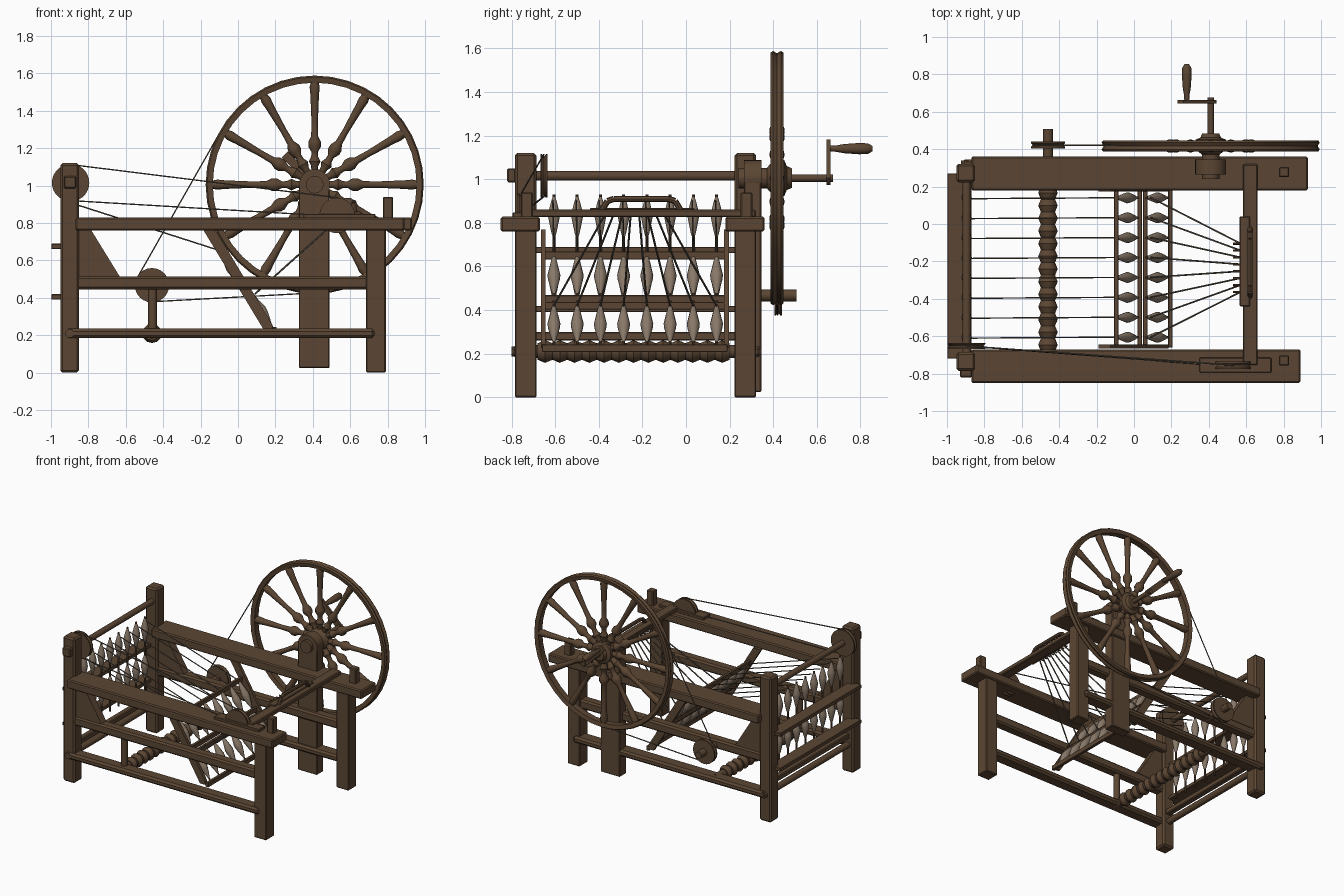
import bpy, bmesh, math
from mathutils import Vector, Matrix

if "Cube" in bpy.data.objects:
    bpy.data.objects.remove(bpy.data.objects["Cube"])


def material(name, rgb):
    m = bpy.data.materials.new(name)
    m.diffuse_color = (*rgb, 1)
    m.use_nodes = True
    m.node_tree.nodes["Principled BSDF"].inputs["Base Color"].default_value = m.diffuse_color
    return m


WOOD = material("dark_wood", (0.105, 0.061, 0.033))
YARN = material("grey_yarn", (0.25, 0.19, 0.14))
CORD = material("cord", (0.13, 0.105, 0.08))


def finish(name, bm, mat, smooth=False):
    bmesh.ops.recalc_face_normals(bm, faces=bm.faces)
    me = bpy.data.meshes.new(name)
    bm.to_mesh(me)
    bm.free()
    me.materials.append(mat)
    ob = bpy.data.objects.new(name, me)
    bpy.context.collection.objects.link(ob)
    if smooth:
        bpy.context.view_layer.objects.active = ob
        ob.select_set(True)
        bpy.ops.object.shade_smooth_by_angle(angle=math.radians(40))
        ob.select_set(False)
    return ob


def box(name, x, y, z, bevel=0.006, mat=WOOD):
    """Box from (min, max) ranges."""
    bm = bmesh.new()
    bmesh.ops.create_cube(bm, size=1)
    for v in bm.verts:
        v.co = Vector([(r[0] + r[1]) / 2 + c * (r[1] - r[0]) for c, r in zip(v.co, (x, y, z))])
    if bevel:
        bmesh.ops.bevel(bm, geom=bm.edges[:], offset=bevel, segments=1, affect='EDGES')
    return finish(name, bm, mat)


def lathe(name, profile, start, end, mat=WOOD, sides=12, closed=False):
    """Turned part; profile holds (radius, fraction of the way from start to end)."""
    a, b = Vector(start), Vector(end)
    q = (b - a).to_track_quat('Z', 'Y')
    bm = bmesh.new()
    rings = []
    for r, t in profile:
        c = a.lerp(b, t)
        rings.append([bm.verts.new(c + q @ Vector((r * math.cos(k * math.tau / sides),
                                                   r * math.sin(k * math.tau / sides), 0)))
                      for k in range(sides)])
    pairs = list(zip(rings, rings[1:])) + ([(rings[-1], rings[0])] if closed else [])
    for p, n in pairs:
        for k in range(sides):
            bm.faces.new((p[k], p[(k + 1) % sides], n[(k + 1) % sides], n[k]))
    if not closed:
        bm.faces.new(rings[0])
        bm.faces.new(rings[-1])
    return finish(name, bm, mat, True)


def rod(name, a, b, r, mat=WOOD, sides=12):
    return lathe(name, [(r, 0), (r, 1)], a, b, mat, sides)


def plate(name, pts, y0, y1):
    """Outline in x, z extruded along y."""
    bm = bmesh.new()
    f = bm.faces.new([bm.verts.new((x, y0, z)) for x, z in pts])
    ext = bmesh.ops.extrude_face_region(bm, geom=[f])
    bmesh.ops.translate(bm, vec=(0, y1 - y0, 0),
                        verts=[v for v in ext["geom"] if isinstance(v, bmesh.types.BMVert)])
    return finish(name, bm, WOOD)


def belt(name, c0, r0, c1, r1):
    """Two outer tangents between pulleys, plus wraps round their rims."""
    a, b = Vector(c0), Vector(c1)
    d = b - a
    ang = math.atan2(d.z, d.x)
    off = math.acos((r0 - r1) / math.hypot(d.x, d.z))
    for s in (1, -1):
        n = Vector((math.cos(ang + s * off), 0, math.sin(ang + s * off)))
        rod(name, a + n * r0, b + n * r1, 0.004, CORD, 6)


# Frame: posts, rails, gussets on both sides
for side, yc, xe in (("front", -0.735, 0.89), ("back", 0.272, 0.93)):
    box(side + "_left_post", (-0.95, -0.85), (yc - 0.05, yc + 0.05), (0, 1.12), 0.012)
    box(side + "_right_post", (0.685, 0.79), (yc - 0.05, yc + 0.05), (0, 0.8))
    box(side + "_post_tenon", (0.775, 0.83), (yc - 0.022, yc + 0.033), (0.76, 0.94))
    ry = (-0.85, -0.67) if side == "front" else (0.18, 0.36)
    box(side + "_top_rail", (-0.87, xe), ry, (0.76, 0.828), 0.008)
    box(side + "_middle_rail", (-0.87, 0.7), (yc - 0.04, yc + 0.04), (0.445, 0.515), 0.012)
    ly = (-0.80, -0.7) if side == "front" else (0.24, 0.345)
    box(side + "_low_rail", (-0.92, 0.73), ly, (0.185, 0.235), 0.014)
    plate(side + "_gusset", [(-0.86, 0.77), (-0.79, 0.77), (-0.63, 0.51), (-0.86, 0.51)],
          yc - 0.03, yc + 0.03)

# Left end: shaft, shelves and low cross rail
rod("upper_shaft", (-0.895, -0.8, 1.015), (-0.895, 0.3, 1.015), 0.022)
box("shaft_end_block", (-0.93, -0.865), (-0.82, -0.78), (0.985, 1.05))
for z in (0.675, 0.405):
    box("end_shelf", (-0.998, -0.9), (-0.72, 0.27), (z - 0.014, z + 0.014), 0.003)
rod("low_cross_rod", (-0.9, -0.8, 0.21), (-0.9, 0.34, 0.21), 0.024)
box("end_low_board", (-0.915, -0.87), (-0.7, 0.24), (0.26, 0.3))
lathe("upper_pulley", [(0.1, 0), (0.1, 0.2), (0.09, 0.5), (0.1, 0.8), (0.1, 1)],
      (-0.895, -0.668, 1.015), (-0.895, -0.635, 1.015), sides=28)

# Right end: cross bar, clasp and arched handle
box("cross_bar", (0.583, 0.66), (-0.755, 0.32), (0.826, 0.86))
box("clasp_plate", (0.565, 0.62), (-0.44, 0.04), (0.835, 0.868), 0.004)
arch = [(-0.39, 0.85), (-0.36, 0.9), (-0.33, 0.91), (-0.08, 0.91), (-0.05, 0.9), (-0.02, 0.85)]
for (y0, z0), (y1, z1) in zip(arch, arch[1:]):
    rod("clasp_handle", (0.62, y0, z0), (0.62, y1, z1), 0.014, sides=8)
box("pulley_base", (0.35, 0.735), (-0.795, -0.715), (0.825, 0.848), 0.004)
lathe("small_pulley", [(0.095, 0), (0.095, 0.25), (0.085, 0.5), (0.095, 0.75), (0.095, 1)],
      (0.53, -0.775, 0.84), (0.53, -0.735, 0.84), sides=24)
for s, tilt in ((0.095, 0.0),):
    rod("upper_belt", (-0.9, -0.652, 1.113), (0.535, -0.755, 0.935), 0.004, CORD, 6)
    rod("upper_belt", (-0.9, -0.652, 0.92), (0.45, -0.755, 0.84), 0.004, CORD, 6)

# Drive wheel and its support
WX, WZ = 0.41, 1.005
box("wheel_post", (0.325, 0.49), (0.265, 0.345), (0.025, 1.0), 0.005)
rod("wheel_post_head", (WX, 0.265, WZ), (WX, 0.345, WZ), 0.083, sides=24)
rod("axle_cap", (WX, 0.24, WZ), (WX, 0.4, WZ), 0.047, sides=20)
rod("axle", (WX, 0.25, WZ), (WX, 0.675, WZ), 0.017)
lathe("wheel_rim", [(0.545, 0.1), (0.575, 0), (0.583, 0.2), (0.572, 0.5), (0.583, 0.8),
                    (0.575, 1), (0.545, 0.9)],
      (WX, 0.387, WZ), (WX, 0.447, WZ), sides=40, closed=True)
lathe("wheel_hub", [(0.045, 0), (0.06, 0.1), (0.082, 0.3), (0.082, 0.7), (0.055, 0.8), (0.045, 1)],
      (WX, 0.37, WZ), (WX, 0.485, WZ), sides=24)
spoke = [(0.017, 0), (0.019, 0.08), (0.031, 0.13), (0.019, 0.18), (0.017, 0.23), (0.034, 0.29),
         (0.034, 0.34), (0.019, 0.4), (0.017, 0.55), (0.023, 0.85), (0.027, 0.93), (0.02, 1)]
for k in range(12):
    d = Vector((math.cos(k * math.pi / 6), 0, math.sin(k * math.pi / 6)))
    c = Vector((WX, 0.417, WZ))
    lathe("wheel_spoke", spoke, c + d * 0.06, c + d * 0.555)

# Crank
bm = bmesh.new()
bmesh.ops.create_cube(bm, size=1, matrix=Matrix.Translation((0.338, 0.654, 1.077))
                      @ Matrix.Rotation(math.radians(45), 4, 'Y')
                      @ Matrix.Diagonal((0.25, 0.018, 0.045, 1)))
finish("crank_arm", bm, WOOD)
lathe("crank_handle", [(0.013, 0), (0.014, 0.15), (0.021, 0.35), (0.026, 0.7), (0.024, 0.9), (0.012, 1)],
      (0.282, 0.655, 1.14), (0.282, 0.855, 1.14))

# Driven pulley with belt, and scalloped roller below
rod("pulley_peg", (-0.46, 0.25, 0.467), (-0.46, 0.507, 0.467), 0.027)
lathe("driven_pulley", [(0.092, 0), (0.092, 0.2), (0.08, 0.5), (0.092, 0.8), (0.092, 1)],
      (-0.46, 0.405, 0.467), (-0.46, 0.44, 0.467), sides=24)
belt("drive_belt", (WX, 0.42, WZ), 0.578, (-0.46, 0.42, 0.467), 0.088)
rod("roller_hanger", (-0.457, -0.735, 0.2), (-0.457, -0.735, 0.47), 0.024)
lathe("front_hanger_pulley", [(0.09, 0), (0.09, 1)],
      (-0.46, -0.69, 0.467), (-0.46, -0.66, 0.467), sides=24).hide_render = True
bpy.data.objects.remove(bpy.data.objects["front_hanger_pulley"])
waves = 13
lathe("scalloped_roller", [(0.038 if i % 2 == 0 else 0.052, i / (2 * waves)) for i in range(2 * waves + 1)],
      (-0.46, -0.68, 0.21), (-0.46, 0.2, 0.21))
rod("roller_shaft", (-0.46, -0.76, 0.21), (-0.46, 0.3, 0.21), 0.03)

# Sloping bobbin rack: side boards and cross bars
for y in (-0.665, 0.175):
    plate("rack_side", [(-0.19, 0.77), (-0.125, 0.77), (0.185, 0.255), (0.185, 0.225), (0.14, 0.225)],
          y, y + 0.022)
for x, z in ((-0.095, 0.65), (0.03, 0.45), (0.06, 0.42), (0.195, 0.225)):
    box("rack_bar", (x - 0.012, x + 0.012), (-0.66, 0.19), (z - 0.018, z + 0.018), 0.003)

# Bobbins, spindles and threads, eight across
bobbin = [(0.008, 0), (0.016, 0.1), (0.024, 0.25), (0.037, 0.5), (0.034, 0.62), (0.02, 0.85), (0.008, 1)]
slim = [(r * 0.76, t) for r, t in bobbin]
for i in range(8):
    y = 0.14 - i * 0.1065
    yc = -0.105 - i * 0.037
    lathe("upper_bobbin", slim, (-0.895, y, 0.735), (-0.895, y, 0.92), YARN, 10)
    rod("upper_spindle", (-0.895, y, 0.62), (-0.895, y, 0.93), 0.007, WOOD, 8)
    lathe("lower_bobbin", slim, (-0.895, y, 0.455), (-0.895, y, 0.635), YARN, 10)
    rod("lower_spindle", (-0.895, y, 0.36), (-0.895, y, 0.66), 0.007, WOOD, 8)
    for x0, z0, x1, z1 in ((-0.09, 0.645, 0.015, 0.475), (0.07, 0.42, 0.175, 0.255)):
        lathe("rack_bobbin", [(r * 0.8, t) for r, t in bobbin], (x0, y, z0), (x1, y, z1), YARN, 10)
        rod("rack_spindle", (x0 - 0.012, y, z0 + 0.02), (x1 + 0.018, y, z1 - 0.029), 0.006, WOOD, 8)
    rod("long_thread", (-0.87, y - 0.005, 0.9), (-0.09, y, 0.65), 0.004, CORD, 5)
    rod("fan_thread", (0.09, y, 0.42), (0.57, yc, 0.85), 0.005, CORD, 5)
    rod("clasp_pin", (0.53, yc, 0.852), (0.575, yc, 0.852), 0.006, WOOD, 6)
